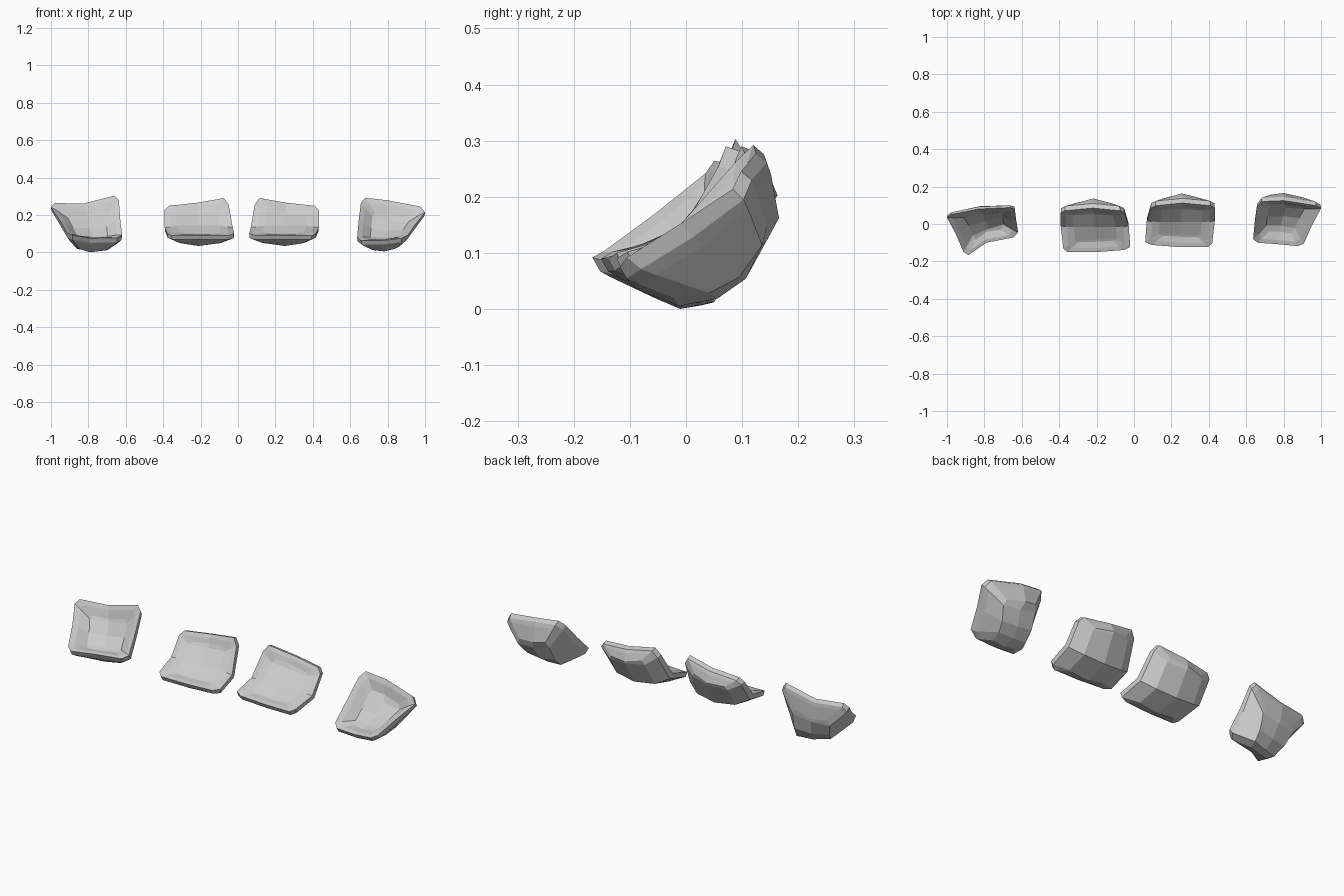
import bpy, bmesh
from mathutils import Vector as V

if "Cube" in bpy.data.objects:
    bpy.data.objects.remove(bpy.data.objects["Cube"])

# Per-row thickness directions (y, z), from the front lip to the top lip
DIRS_LEFT = [(.45, -1.0), (.75, -1.05), (.7, -1.0), (.55, -.75), (.5, -.6)]
DIRS_RIGHT = [(.4, -.85), (.9, -.85), (.9, -.9), (.8, -.7), (.8, -.55)]
DIRS_SEAT = [(.35, -.85), (.25, -.9), (.75, -.8), (1, -.25), (.95, -.25)]


def shell(name, rows, dirs, layers, fold=1.0):
    """Loft rim outline through layers (scale, depth, middle bulge), capping both ends.
    fold scales the depth of the hollow along the middle row."""
    rows = [[V(p) for p in r] for r in rows]
    rows = [r if len(r) == 3 else [r[0], (r[0] + r[1]) / 2, r[1]] for r in rows]
    n = len(rows)
    ctr = sum((p for r in rows for p in r), V()) / (3 * n)
    dirs = [V((0, *d)) for d in dirs]
    bm = bmesh.new()
    grids = []
    for k, (s, depth, bulge) in enumerate(layers):
        cap = k in (0, len(layers) - 1)
        g = []
        for i, (r, d) in enumerate(zip(rows, dirs)):
            f = fold if k < 2 and i == n // 2 else 1.0
            line = []
            for j, p in enumerate(r):
                if j == 1 and 0 < i < n - 1 and not cap:
                    line.append(None)
                    continue
                q = ctr + (p - ctr) * s + d * (depth + (bulge if j == 1 else 0)) * f
                line.append(bm.verts.new(q))
            g.append(line)
        grids.append(g)

    def loop(g):
        return ([r[0] for r in g] + [g[-1][1]] +
                [r[2] for r in reversed(g)] + [g[0][1]])
    for a, b in zip(grids, grids[1:]):
        la, lb = loop(a), loop(b)
        for i in range(len(la)):
            j = (i + 1) % len(la)
            bm.faces.new((la[i], la[j], lb[j], lb[i]))
    for g in (grids[0], grids[-1]):
        for i in range(n - 1):
            for j in range(2):
                bm.faces.new((g[i][j], g[i][j + 1], g[i + 1][j + 1], g[i + 1][j]))
    bmesh.ops.recalc_face_normals(bm, faces=bm.faces)
    me = bpy.data.meshes.new(name)
    bm.to_mesh(me)
    bm.free()
    ob = bpy.data.objects.new(name, me)
    bpy.context.collection.objects.link(ob)
    return ob


PAD = [(.56, .042, .006), (.84, .012, 0), (1, 0, 0),
       (.985, .026, 0), (.9, .045, .004), (.56, .112, .008)]
SEAT = [(.62, .022, .006), (.84, .008, 0), (1, 0, 0),
        (.985, .028, 0), (.88, .044, .008), (.62, .084, .016)]

# Left outer pad, with a notched lower lip
left_rows = [
    [(-.885, -.167, .092), (-.79, -.10, .075), (-.645, -.072, .078)],
    [(-.912, -.148, .102), (-.62, -.045, .092)],
    [(-.952, -.055, .17), (-.63, .02, .18)],
    [(-1.0, .035, .242), (-.637, .08, .278)],
    [(-.98, .05, .264), (-.83, .08, .26), (-.66, .088, .303)]]
shell("left_outer_pad", left_rows, DIRS_LEFT, PAD)

# Right outer pad
right_rows = [
    [(.66, -.10, .062), (.77, -.108, .062), (.875, -.118, .075)],
    [(.637, -.08, .08), (.908, -.105, .092)],
    [(.645, .005, .167), (.95, -.01, .152)],
    [(.657, .09, .264), (1.0, .083, .214)],
    [(.68, .12, .292), (.80, .125, .278), (.975, .098, .245)]]
shell("right_outer_pad", right_rows, DIRS_RIGHT, PAD)

# Two folded seat shells, the left one mirrored and shifted
seat_rows = [
    [(.095, -.112, .09), (.25, -.124, .09), (.395, -.124, .09)],
    [(.06, -.096, .1), (.418, -.104, .102)],
    [(.068, .016, .132), (.432, .016, .132)],
    [(.09, .085, .255), (.432, .085, .225)],
    [(.115, .098, .29), (.26, .112, .265), (.41, .098, .249)]]
shell("right_inner_seat", seat_rows, DIRS_SEAT, SEAT, fold=0.1)
mirrored = [[(.04 - x, y - .027, z) for x, y, z in reversed(r)] for r in seat_rows]
shell("left_inner_seat", mirrored, DIRS_SEAT, SEAT, fold=0.1)
